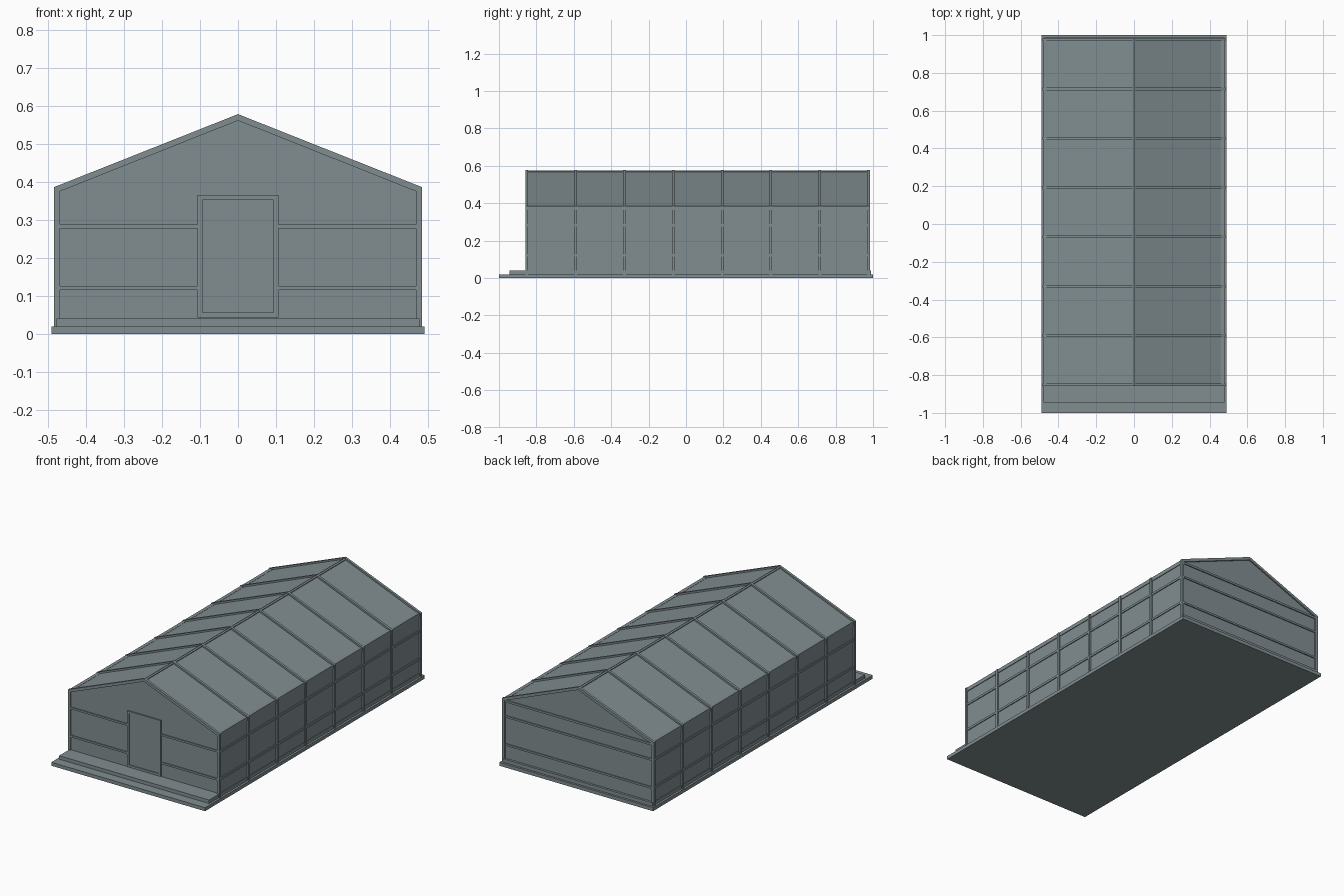
import bpy, bmesh

cube = bpy.data.objects.get("Cube")
if cube:
    bpy.data.objects.remove(cube, do_unlink=True)

steel = bpy.data.materials.new("blue_grey_steel")
steel.use_nodes = True
COLOUR = (0.22, 0.27, 0.285, 1)
steel.diffuse_color = COLOUR
steel.node_tree.nodes["Principled BSDF"].inputs["Base Color"].default_value = COLOUR

FRONT, BACK, BAYS = -0.851, 0.976, 7
PITCH = (BACK - FRONT) / BAYS
HALF = 0.007          # half the width of an arch frame
BASE = 0.02


def finish(name, bm):
    bmesh.ops.recalc_face_normals(bm, faces=bm.faces)
    mesh = bpy.data.meshes.new(name)
    bm.to_mesh(mesh)
    bm.free()
    mesh.materials.append(steel)
    obj = bpy.data.objects.new(name, mesh)
    bpy.context.collection.objects.link(obj)
    return obj


def box(name, x0, x1, y0, y1, z0, z1):
    bm = bmesh.new()
    bmesh.ops.create_cube(bm, size=1)
    for v in bm.verts:
        v.co = ((x0 + x1) / 2 + v.co.x * (x1 - x0),
                (y0 + y1) / 2 + v.co.y * (y1 - y0),
                (z0 + z1) / 2 + v.co.z * (z1 - z0))
    return finish(name, bm)


def prism(name, outline, y0, y1):
    """Extrude an (x, z) outline along y."""
    bm = bmesh.new()
    face = bm.faces.new([bm.verts.new((x, y0, z)) for x, z in outline])
    geo = bmesh.ops.extrude_face_region(bm, geom=[face])["geom"]
    for v in geo:
        if isinstance(v, bmesh.types.BMVert):
            v.co.y = y1
    return finish(name, bm)


def gable(half, eave, apex, foot=BASE):
    return [(-half, foot), (-half, eave), (0, apex), (half, eave), (half, foot)]


# Stepped floor slab
box("floor_slab", -0.49, 0.49, -1, 1, 0, BASE)
box("floor_step", -0.478, 0.478, -0.945, 0.988, BASE, 0.04)

# Wall and roof cladding
prism("wall_and_roof_panels", gable(0.475, 0.379, 0.569), FRONT + 0.001, BACK - 0.001)

# Arch frames
outer = gable(0.484, 0.386, 0.578)
inner = gable(0.468, 0.375, 0.561)
for i in range(BAYS + 1):
    y = FRONT + PITCH * i
    prism(f"arch_frame_{i + 1}", outer + inner[::-1], y - HALF, y + HALF)

# Side rails and eave beams
for side, s in (("left", 1), ("right", -1)):
    for part, z0, z1, reach in (("lower_rail", 0.116, 0.129, 0.48),
                                ("upper_rail", 0.275, 0.288, 0.48),
                                ("eave_beam", 0.364, 0.3865, 0.479)):
        x0, x1 = sorted((s * 0.459, s * reach))
        box(f"{side}_{part}", x0, x1, FRONT, BACK, z0, z1)

# Ridge beam
prism("ridge_beam", [(-0.008, 0.56), (-0.008, 0.57), (0, 0.574),
                     (0.008, 0.57), (0.008, 0.56)], FRONT, BACK)

# Rails on the end walls, broken by the door at the front
for part, z0, z1 in (("lower_rail", 0.115, 0.126), ("upper_rail", 0.277, 0.288)):
    box(f"front_left_{part}", 0.1, 0.47, FRONT - 0.005, FRONT + 0.005, z0, z1)
    box(f"front_right_{part}", -0.47, -0.1, FRONT - 0.005, FRONT + 0.005, z0, z1)
    box(f"back_{part}", -0.47, 0.47, BACK - 0.005, BACK + 0.005, z0, z1)
box("back_eave_tie", -0.47, 0.47, BACK - 0.005, BACK + 0.005, 0.365, 0.377)

# Door with its surround
box("door_panel", -0.095, 0.095, FRONT - 0.002, FRONT + 0.004, 0.052, 0.355)
for side, s in (("left", 1), ("right", -1)):
    x0, x1 = sorted((s * 0.093, s * 0.107))
    box(f"door_{side}_jamb", x0, x1, FRONT - 0.007, FRONT + 0.004, 0.043, 0.365)
box("door_lintel", -0.093, 0.093, FRONT - 0.007, FRONT + 0.004, 0.352, 0.365)
box("door_sill", -0.093, 0.093, FRONT - 0.007, FRONT + 0.004, 0.043, 0.056)
